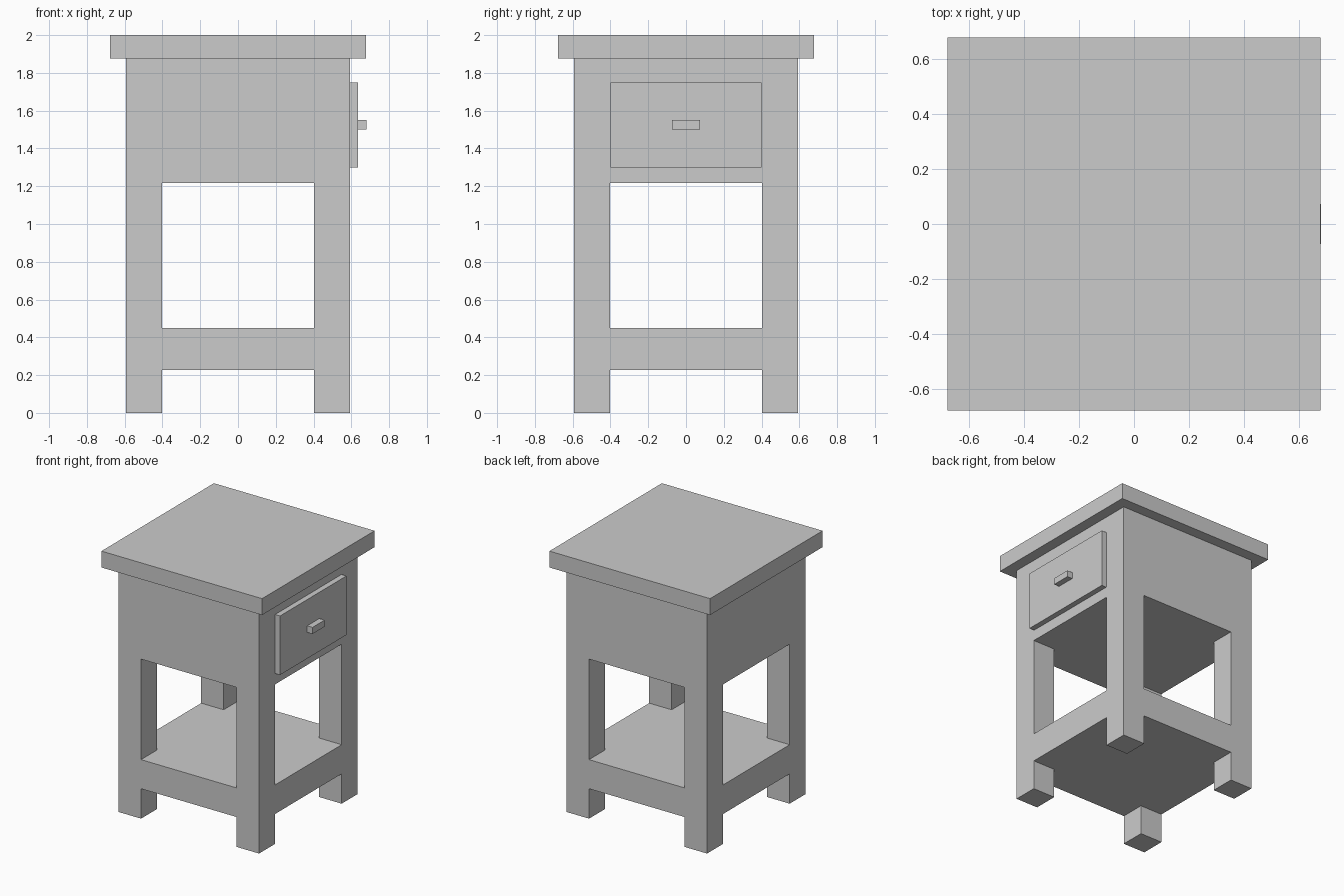
import bpy, bmesh

if "Cube" in bpy.data.objects:
    bpy.data.objects.remove(bpy.data.objects["Cube"])


def prism(name, outline, z0, z1):
    """Extrude a flat x/y outline from z0 up to z1."""
    bm = bmesh.new()
    base = bm.faces.new([bm.verts.new((x, y, z0)) for x, y in outline])
    top = bmesh.ops.extrude_face_region(bm, geom=[base])["geom"]
    bmesh.ops.translate(bm, vec=(0, 0, z1 - z0),
                        verts=[v for v in top if isinstance(v, bmesh.types.BMVert)])
    bmesh.ops.recalc_face_normals(bm, faces=bm.faces)
    mesh = bpy.data.meshes.new(name)
    bm.to_mesh(mesh)
    bm.free()
    obj = bpy.data.objects.new(name, mesh)
    bpy.context.collection.objects.link(obj)
    return obj


def box(name, x0, x1, y0, y1, z0, z1):
    return prism(name, [(x0, y0), (x1, y0), (x1, y1), (x0, y1)], z0, z1)


# Table top
box("table_top", -0.678, 0.678, -0.678, 0.678, 1.875, 2.0)

# Frame: cabinet, shelf and four legs carved from one block
frame = box("frame", -0.593, 0.593, -0.593, 0.593, 0.0, 1.875)

# Cross-shaped openings pass through both ways and leave the corner legs
a, b = 0.403, 0.8
cross = [(-a, -b), (a, -b), (a, -a), (b, -a), (b, a), (a, a),
         (a, b), (-a, b), (-a, a), (-b, a), (-b, -a), (-a, -a)]
for name, z0, z1 in (("lower_opening", -0.2, 0.228), ("upper_opening", 0.45, 1.217)):
    cutter = prism(name + "_cutter", cross, z0, z1)
    cutter.hide_render = True
    cutter.hide_set(True)
    cut = frame.modifiers.new(name, 'BOOLEAN')
    cut.operation = 'DIFFERENCE'
    cut.solver = 'EXACT'
    cut.object = cutter

# Drawer front and its handle
box("drawer_front", 0.593, 0.635, -0.4, 0.4, 1.3, 1.75)
box("drawer_handle", 0.635, 0.68, -0.073, 0.073, 1.5, 1.55)
